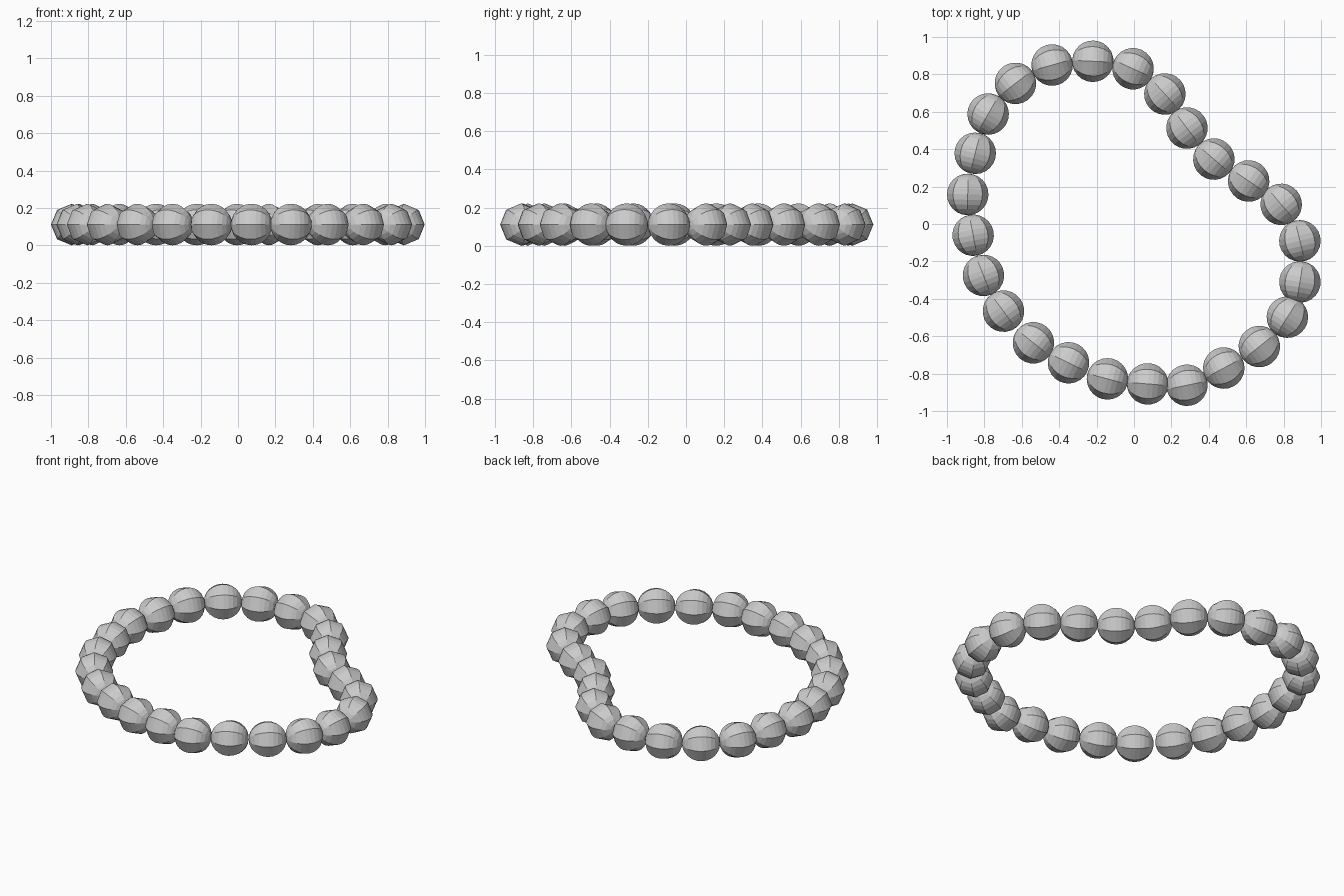
import bpy, bmesh, math
from mathutils import Matrix, Vector

if "Cube" in bpy.data.objects:
    bpy.data.objects.remove(bpy.data.objects["Cube"])

R = 0.111            # bead radius
SIDES, RINGS = 8, 12 # facets around the string, steps along it

# bead centres around the loop
path = [(-.22, .87), (-.005, .83), (.165, .695), (.283, .513), (.427, .347),
        (.613, .23), (.787, .105), (.887, -.09), (.887, -.31), (.82, -.498),
        (.67, -.655), (.48, -.77), (.283, -.862), (.073, -.855), (-.142, -.828),
        (-.35, -.742), (-.538, -.635), (-.698, -.466), (-.805, -.275),
        (-.86, -.06), (-.889, .158), (-.849, .378), (-.78, .588),
        (-.634, .752), (-.438, .85)]

# one faceted bead, poles along the string
bm = bmesh.new()
bmesh.ops.create_uvsphere(bm, u_segments=SIDES, v_segments=RINGS, radius=R,
                          matrix=Matrix.Rotation(math.pi / 2, 4, 'Y'))
bead = bpy.data.meshes.new("bead")
bm.to_mesh(bead)
bm.free()

# string the beads, each turned along the loop
n = len(path)
for i, (x, y) in enumerate(path):
    d = Vector(path[(i + 1) % n]) - Vector(path[i - 1])
    ob = bpy.data.objects.new(f"bead_{i + 1:02d}", bead)
    ob.location = (x, y, R)
    ob.rotation_euler.z = math.atan2(d.y, d.x)
    bpy.context.collection.objects.link(ob)
